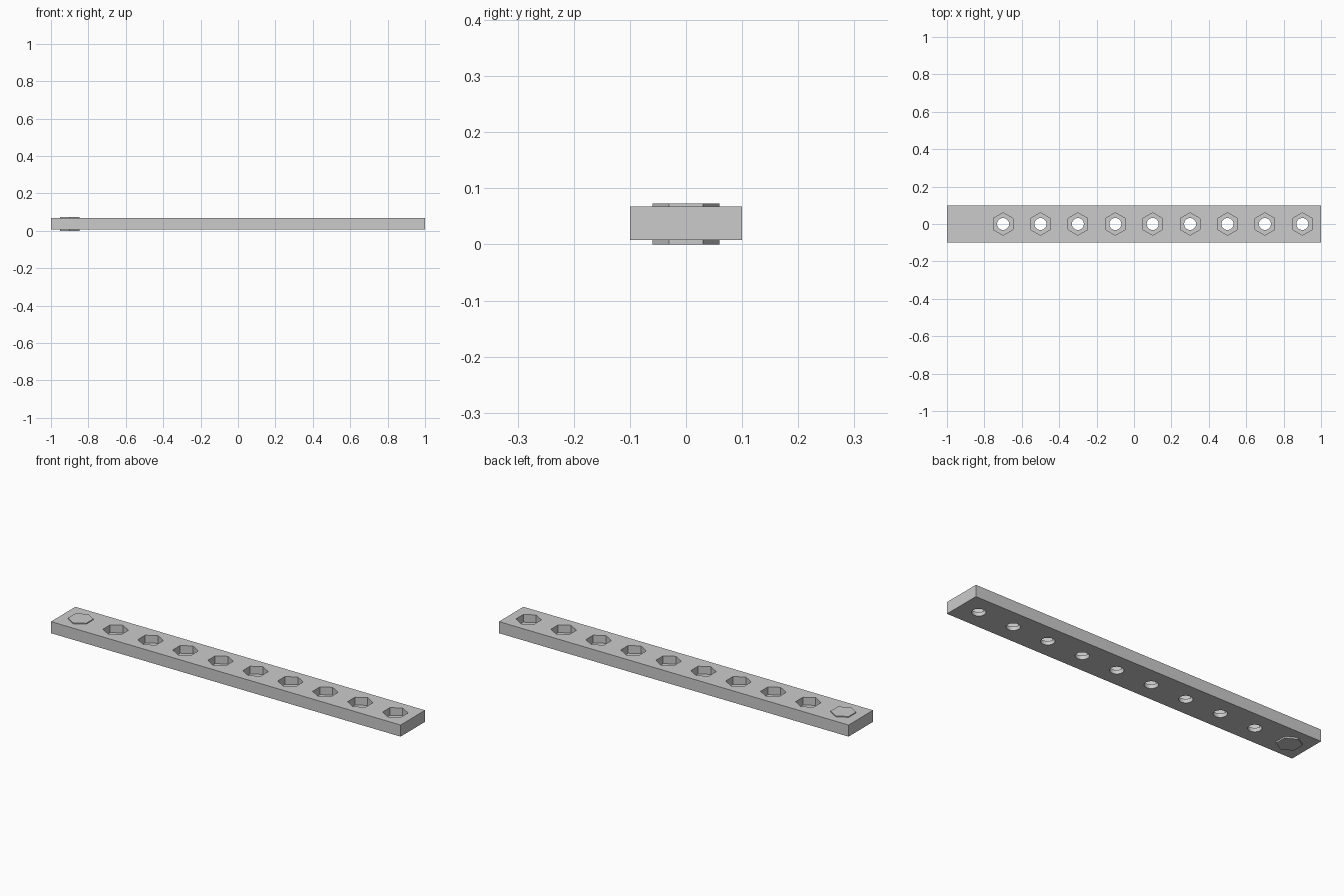
import bpy, math

if "Cube" in bpy.data.objects:
    bpy.data.objects.remove(bpy.data.objects["Cube"])

PITCH, WIDTH = 0.2, 0.2
Z0, Z1 = 0.008, 0.068
POCKET_FLOOR = 0.028


def box(name, x):
    bpy.ops.mesh.primitive_cube_add(size=1, location=(x, 0, (Z0 + Z1) / 2))
    o = bpy.context.object
    o.name = name
    o.scale = (PITCH, WIDTH, Z1 - Z0)
    bpy.ops.object.transform_apply(location=False, rotation=False, scale=True)
    return o


def prism(name, x, sides, radius, z0, z1):
    # First vertex lies on +y, so hexagons point along y
    bpy.ops.mesh.primitive_cylinder_add(vertices=sides, radius=radius, depth=z1 - z0,
                                        location=(x, 0, (z0 + z1) / 2))
    o = bpy.context.object
    o.name = name
    return o


def cut(target, cutter):
    bpy.context.view_layer.objects.active = target
    m = target.modifiers.new("cut", 'BOOLEAN')
    m.operation, m.solver, m.object = 'DIFFERENCE', 'EXACT', cutter
    bpy.ops.object.modifier_apply(modifier=m.name)
    bpy.data.objects.remove(cutter, do_unlink=True)


# Solid end segment with a hexagonal plug standing proud on both faces
box("end_segment", -0.9)
prism("hex_plug", -0.9, 6, 0.06, 0.0, 0.073)

# Segment with a hexagonal pocket above a round through hole
seg = box("socket_segment_1", -0.7)
cut(seg, prism("pocket_cutter", -0.7, 6, 0.06, POCKET_FLOOR, 0.1))
cut(seg, prism("hole_cutter", -0.7, 32, 0.032, -0.05, 0.15))
bpy.ops.object.select_all(action='DESELECT')
seg.select_set(True)
bpy.context.view_layer.objects.active = seg
bpy.ops.object.shade_smooth_by_angle(angle=math.radians(30))

# Remaining socket segments along the bar
for i in range(1, 9):
    o = seg.copy()
    o.name = f"socket_segment_{i + 1}"
    o.location.x = -0.7 + i * PITCH
    bpy.context.collection.objects.link(o)
